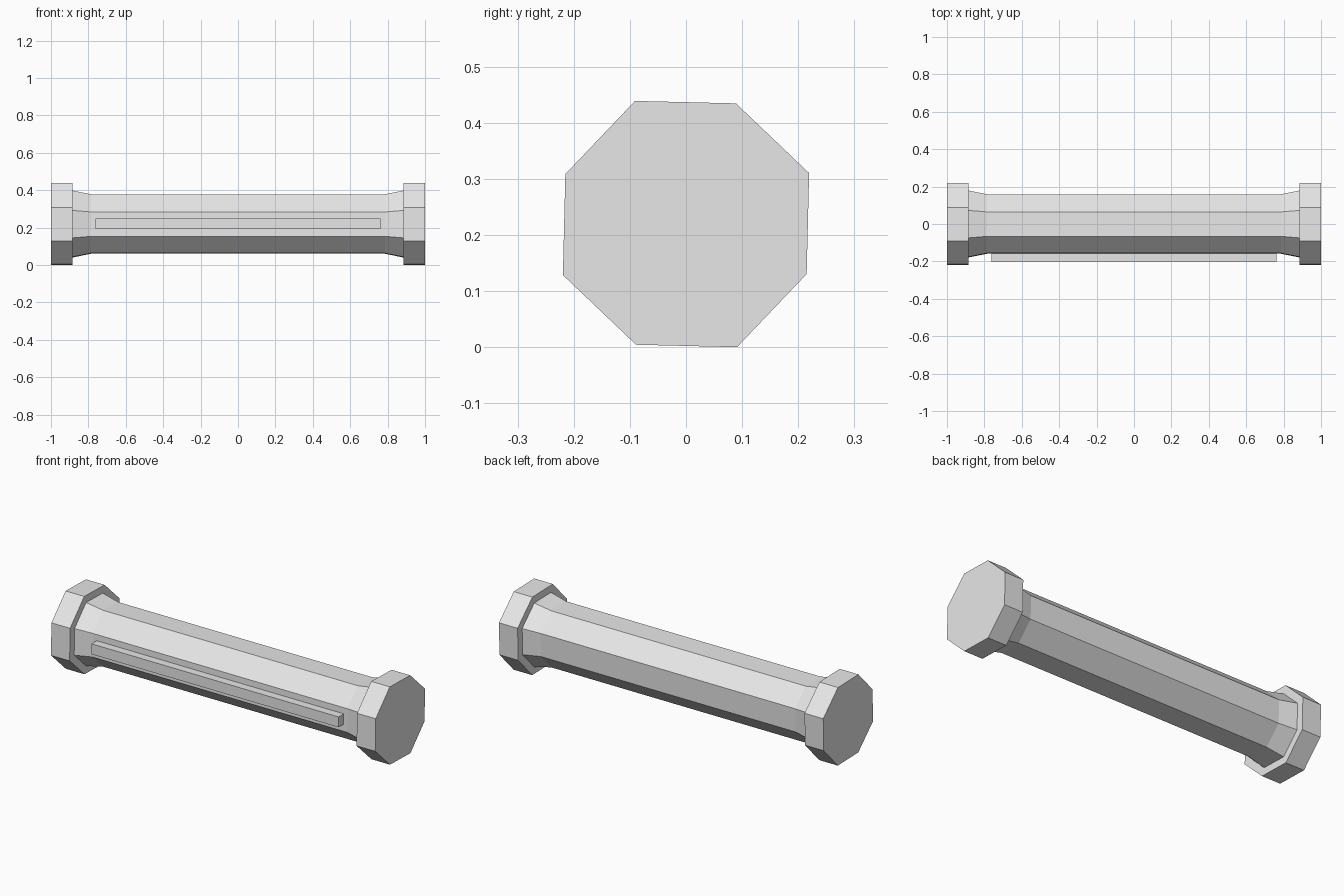
import bpy
import bmesh
from math import cos, sin, radians

cube = bpy.data.objects.get("Cube")
if cube:
    bpy.data.objects.remove(cube, do_unlink=True)

SIDES = 8
AXIS_Z = 0.2194

grey = bpy.data.materials.new("light_grey")
grey.use_nodes = True
colour = (0.8, 0.8, 0.8, 1)
grey.diffuse_color = colour
grey.node_tree.nodes["Principled BSDF"].inputs["Base Color"].default_value = colour


def finish(name, bm):
    bmesh.ops.recalc_face_normals(bm, faces=bm.faces)
    mesh = bpy.data.meshes.new(name)
    bm.to_mesh(mesh)
    bm.free()
    mesh.materials.append(grey)
    obj = bpy.data.objects.new(name, mesh)
    bpy.context.collection.objects.link(obj)
    return obj


def octagon_loft(name, profile):
    """Closed eight-sided solid along x from (x, radius) stations."""
    bm = bmesh.new()
    rings = []
    for x, radius in profile:
        ring = []
        for i in range(SIDES):
            a = radians(22.5 + 45 * i)
            r = radius * (1 if i % 2 == 0 else 0.98)  # slightly uneven corners
            ring.append(bm.verts.new((x, r * cos(a), AXIS_Z + r * sin(a))))
        rings.append(ring)
    for a, b in zip(rings, rings[1:]):
        for i in range(SIDES):
            j = (i + 1) % SIDES
            bm.faces.new((a[i], a[j], b[j], b[i]))
    bm.faces.new(rings[0])
    bm.faces.new(rings[-1])
    return finish(name, bm)


# Shaft, flared where it meets the end caps
octagon_loft("shaft", [(-0.89, 0.195), (-0.785, 0.172), (0.785, 0.172), (0.89, 0.195)])

# End caps
for name, side in (("left_end_cap", 1), ("right_end_cap", -1)):
    octagon_loft(name, [(side * 0.885, 0.2375), (side * 1.0, 0.2375)])

# Raised rail along the front face
bm = bmesh.new()
bmesh.ops.create_cube(bm, size=1)
bmesh.ops.scale(bm, vec=(1.524, 0.06, 0.058), verts=bm.verts)
bmesh.ops.translate(bm, vec=(0, -0.172, 0.221), verts=bm.verts)
finish("front_rail", bm)
